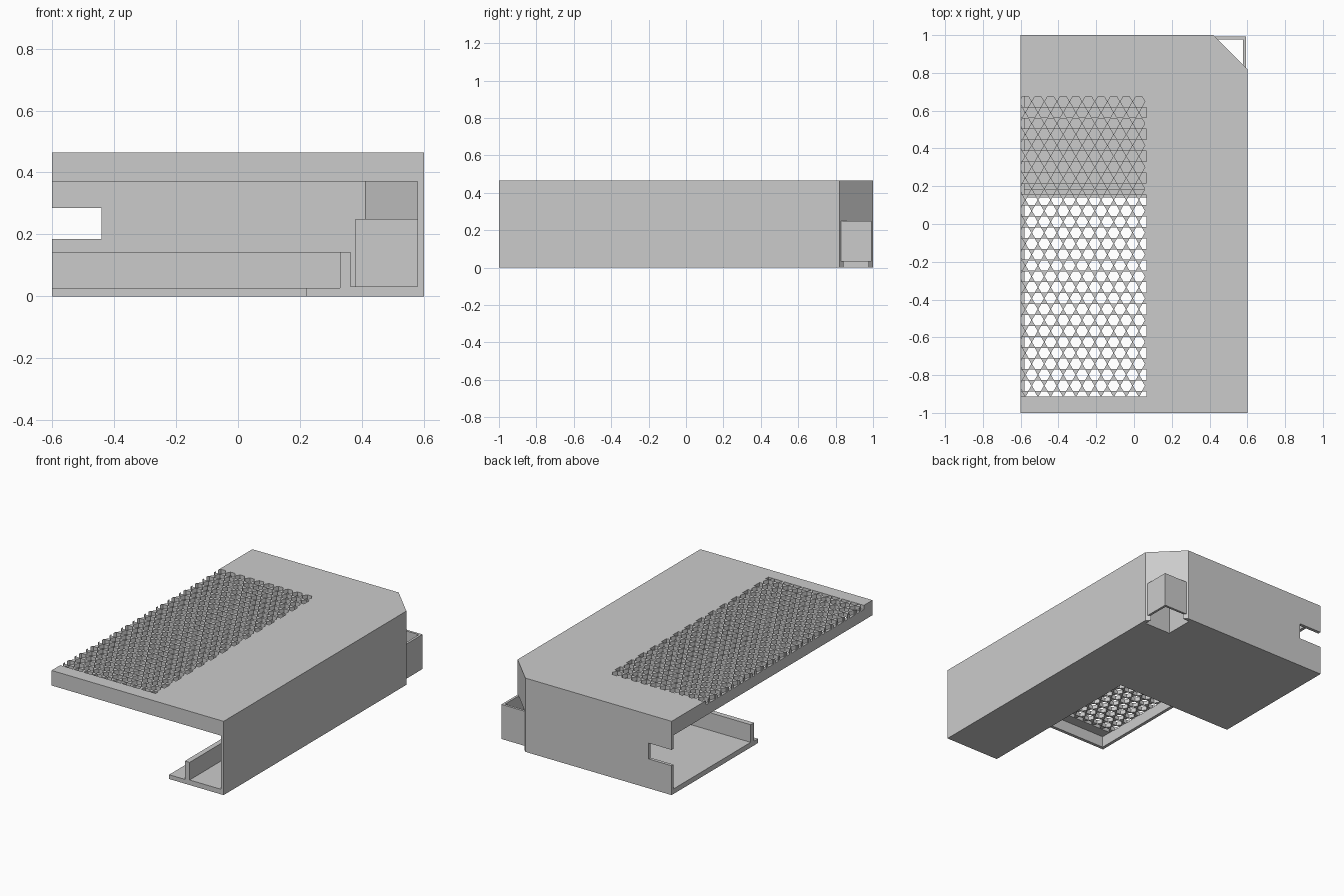
import bpy, bmesh, math

cube = bpy.data.objects.get("Cube")
if cube:
    bpy.data.objects.remove(cube, do_unlink=True)

grey = bpy.data.materials.new("plain_grey")
grey.use_nodes = True
colour = (0.6, 0.6, 0.6, 1)
grey.diffuse_color = colour
grey.node_tree.nodes["Principled BSDF"].inputs["Base Color"].default_value = colour


def prisms(name, outlines, z0, z1):
    """One object holding a vertical prism for each outline."""
    bm = bmesh.new()
    for outline in outlines:
        low = [bm.verts.new((x, y, z0)) for x, y in outline]
        high = [bm.verts.new((x, y, z1)) for x, y in outline]
        bm.faces.new(low[::-1])
        bm.faces.new(high)
        n = len(outline)
        for i in range(n):
            j = (i + 1) % n
            bm.faces.new((low[i], low[j], high[j], high[i]))
    bmesh.ops.recalc_face_normals(bm, faces=bm.faces)
    mesh = bpy.data.meshes.new(name)
    bm.to_mesh(mesh)
    bm.free()
    mesh.materials.append(grey)
    obj = bpy.data.objects.new(name, mesh)
    bpy.context.collection.objects.link(obj)
    return obj


def rect(x0, x1, y0, y1):
    return [(x0, y0), (x1, y0), (x1, y1), (x0, y1)]


def cut(obj, outlines, z0, z1):
    """Subtract prisms from obj and bake the result."""
    cutter = prisms("cutter", outlines, z0, z1)
    cutter.hide_render = True
    mod = obj.modifiers.new("cut", 'BOOLEAN')
    mod.operation = 'DIFFERENCE'
    mod.solver = 'EXACT'
    mod.object = cutter
    graph = bpy.context.evaluated_depsgraph_get()
    baked = bpy.data.meshes.new_from_object(obj.evaluated_get(graph))
    obj.modifiers.clear()
    obj.data = baked
    bpy.data.objects.remove(cutter, do_unlink=True)


def plan(x0, y0, wall):
    """Floor plan with one bevelled back corner, inset by the wall thickness."""
    edge = 1.42 - wall * math.sqrt(2)
    x1, y1 = 0.6 - wall, 1 - wall
    return [(x0, y0), (x1, y0), (x1, edge - x1), (edge - y1, y1), (x0, y1)]


TOP, SKIRT, ROOF, FLOOR = 0.465, 0.37, 0.44, 0.032
WALL = 0.02

# Housing: hollow block, open at the front and one side below the skirt
housing = prisms("housing", [plan(-0.6, -1, 0)], 0, TOP)
cut(housing, [plan(-0.58, -0.98, WALL)], FLOOR, ROOF)
cut(housing, [plan(-0.7, -1.1, WALL)], FLOOR, SKIRT)

# L-shaped floor with a thinner outer ledge
cut(housing, [rect(-0.7, 0.22, -1.1, 0.14)], -0.1, 0.1)
cut(housing, [rect(-0.7, 0.34, -1.1, 0.19)], 0.027, 0.1)

# Slot in the back wall and opening for the corner sleeve
cut(housing, [rect(-0.7, -0.44, 0.9, 1.1)], 0.185, 0.285)
SLEEVE_HOLE = rect(0.395, 0.577, 0.795, 0.977)
cut(housing, [SLEEVE_HOLE], -0.1, 0.25)

# Hexagonal vent grille, trimmed along its inner and front edges
PITCH, RADIUS = 0.0668, 0.0315
ROW = PITCH * math.sqrt(3) / 2
holes = []
for row in range(28):
    cy = 0.648 - row * ROW
    shift = PITCH / 2 * (row % 2)
    front = cy if row == 27 else -1
    for col in range(10 + row % 2):
        cx = 0.026 + shift - col * PITCH
        points = []
        for k in range(6):
            a = k * math.pi / 3
            p = (min(cx + RADIUS * math.cos(a), 0.065),
                 max(cy + RADIUS * math.sin(a), front))
            if all(math.dist(p, q) > 0.0005 for q in points):
                points.append(p)
        holes.append(points)
cut(housing, holes, ROOF - 0.002, TOP + 0.05)

# Upright lip following the floor edge
prisms("floor_lip", [[(-0.6, 0.18), (0.33, 0.18), (0.33, -1), (0.363, -1),
                      (0.363, 0.213), (-0.6, 0.213)]], 0.027, 0.143)

# Square sleeve through the bevelled corner
sleeve = prisms("corner_sleeve", [rect(0.38, 0.592, 0.78, 0.992)], FLOOR, 0.25)
cut(sleeve, [SLEEVE_HOLE], -0.1, 0.3)
